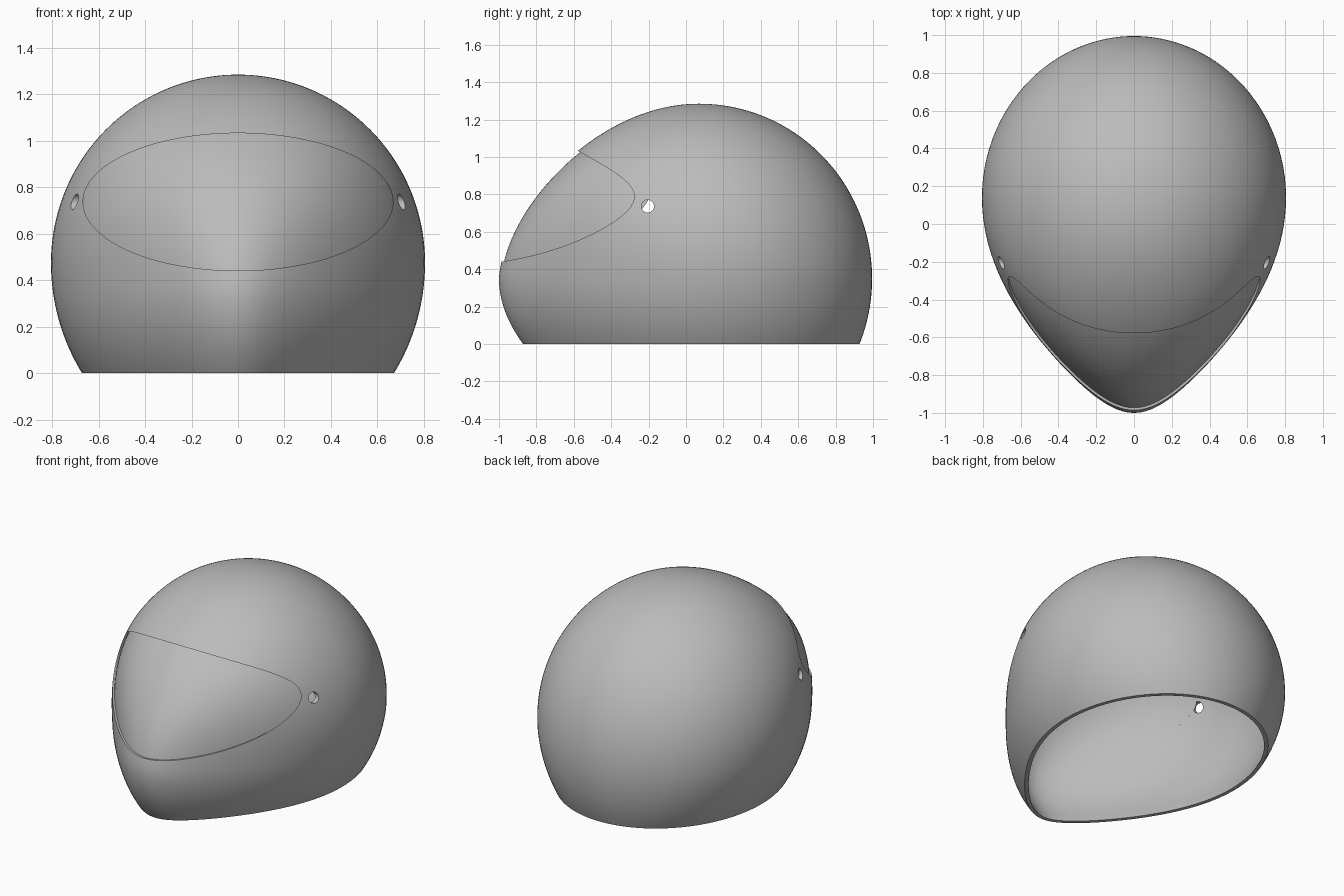
import bpy, bmesh
from math import sin, cos, pi, sqrt, asin
from mathutils import Vector

cube = bpy.data.objects.get("Cube")
if cube:
    bpy.data.objects.remove(cube, do_unlink=True)

grey = bpy.data.materials.new("plain grey")
grey.use_nodes = True
colour = (0.5, 0.5, 0.5, 1)
grey.diffuse_color = colour
grey.node_tree.nodes["Principled BSDF"].inputs["Base Color"].default_value = colour

SIDES, RINGS = 144, 72
BASE_Z, HEIGHT, CROWN_Y = 0.35, 0.935, 0.07


def section_point(t, a):
    """Point on the egg-shaped surface: t is elevation, a runs round from the front."""
    s, c = sin(t), cos(t)
    up = max(s, 0)
    z = BASE_Z + HEIGHT * s
    back = CROWN_Y + 0.925 * c
    front = CROWN_Y - 1.07 * c * (1 - (0.17 * s ** 1.3 if s > 0 else 0.37 * s * s))
    middle = 0.15 - 0.08 * up
    h = (z - 0.475) / (0.81 if z > 0.475 else 0.86)
    width = 0.805 * sqrt(max(0, 1 - h * h))
    # The chin narrows to a rounded point, fading out towards the crown
    f = min(up / 0.8, 1)
    pinch = 0.38 * (1 - f * f * (3 - 2 * f))
    ca = cos(a)
    x = width * sin(a)
    if ca > 0:
        return Vector((x * (1 - pinch * ca * ca), middle + (front - middle) * ca, z))
    return Vector((x, middle - (back - middle) * ca, z))


def make_shell(name, outer_inset, inner_inset):
    """Closed double-walled dome between two depths below the surface."""
    bm = bmesh.new()
    start = -asin(BASE_Z / HEIGHT)
    rings = []
    for i in range(RINGS):
        t = start + (pi / 2 - start) * i / RINGS
        rings.append([bm.verts.new(section_point(t, 2 * pi * j / SIDES)) for j in range(SIDES)])
    pole = bm.verts.new((0, CROWN_Y, BASE_Z + HEIGHT))
    for low, high in zip(rings, rings[1:]):
        for j in range(SIDES):
            k = (j + 1) % SIDES
            bm.faces.new((low[j], low[k], high[k], high[j]))
    for j in range(SIDES):
        bm.faces.new((rings[-1][j], rings[-1][(j + 1) % SIDES], pole))
    bm.normal_update()

    surface, faces = list(bm.verts), list(bm.faces)
    inner = {}
    for v in surface:
        n = v.normal.copy()
        if v in rings[0]:
            n.z = 0
            n.normalize()
        inner[v] = bm.verts.new(v.co - n * inner_inset)
        v.co -= n * outer_inset
    for f in faces:
        bm.faces.new([inner[v] for v in reversed(f.verts)])
    rim = rings[0]
    for j in range(SIDES):
        k = (j + 1) % SIDES
        bm.faces.new((rim[k], rim[j], inner[rim[j]], inner[rim[k]]))
    bmesh.ops.recalc_face_normals(bm, faces=bm.faces)

    mesh = bpy.data.meshes.new(name)
    bm.to_mesh(mesh)
    bm.free()
    mesh.materials.append(grey)
    obj = bpy.data.objects.new(name, mesh)
    bpy.context.collection.objects.link(obj)
    return obj


def make_cutter(name, location, rotation, scale, sides):
    bpy.ops.mesh.primitive_cylinder_add(vertices=sides, radius=1, depth=2,
                                        location=location, rotation=rotation)
    obj = bpy.context.object
    obj.name = name
    obj.scale = scale
    obj.hide_render = True
    return obj


def cut(obj, cutter, operation):
    mod = obj.modifiers.new("cut", "BOOLEAN")
    mod.object, mod.operation, mod.solver = cutter, operation, "EXACT"
    select(obj)
    bpy.ops.object.modifier_apply(modifier=mod.name)
    bpy.data.objects.remove(cutter, do_unlink=True)


def select(obj):
    bpy.ops.object.select_all(action="DESELECT")
    obj.select_set(True)
    bpy.context.view_layer.objects.active = obj


def eye_cutter(grow):
    return make_cutter("eye_cutter", (0, -0.7, 0.737), (pi / 2, 0, 0),
                       (0.667 * grow, 0.296 * grow, 0.7), 128)


# Outer shell with the eye opening and a pivot hole on each side
shell = make_shell("helmet_shell", 0, 0.025)
cut(shell, eye_cutter(1), "DIFFERENCE")
cut(shell, make_cutter("pivot_cutter", (0, -0.205, 0.737), (0, pi / 2, 0),
                       (0.034, 0.034, 1), 32), "DIFFERENCE")

# Visor set slightly below the shell surface
visor = make_shell("visor", 0.013, 0.0245)
cut(visor, eye_cutter(1.004), "INTERSECT")

for part in (shell, visor):
    select(part)
    bpy.ops.object.shade_smooth_by_angle(angle=pi / 6)
